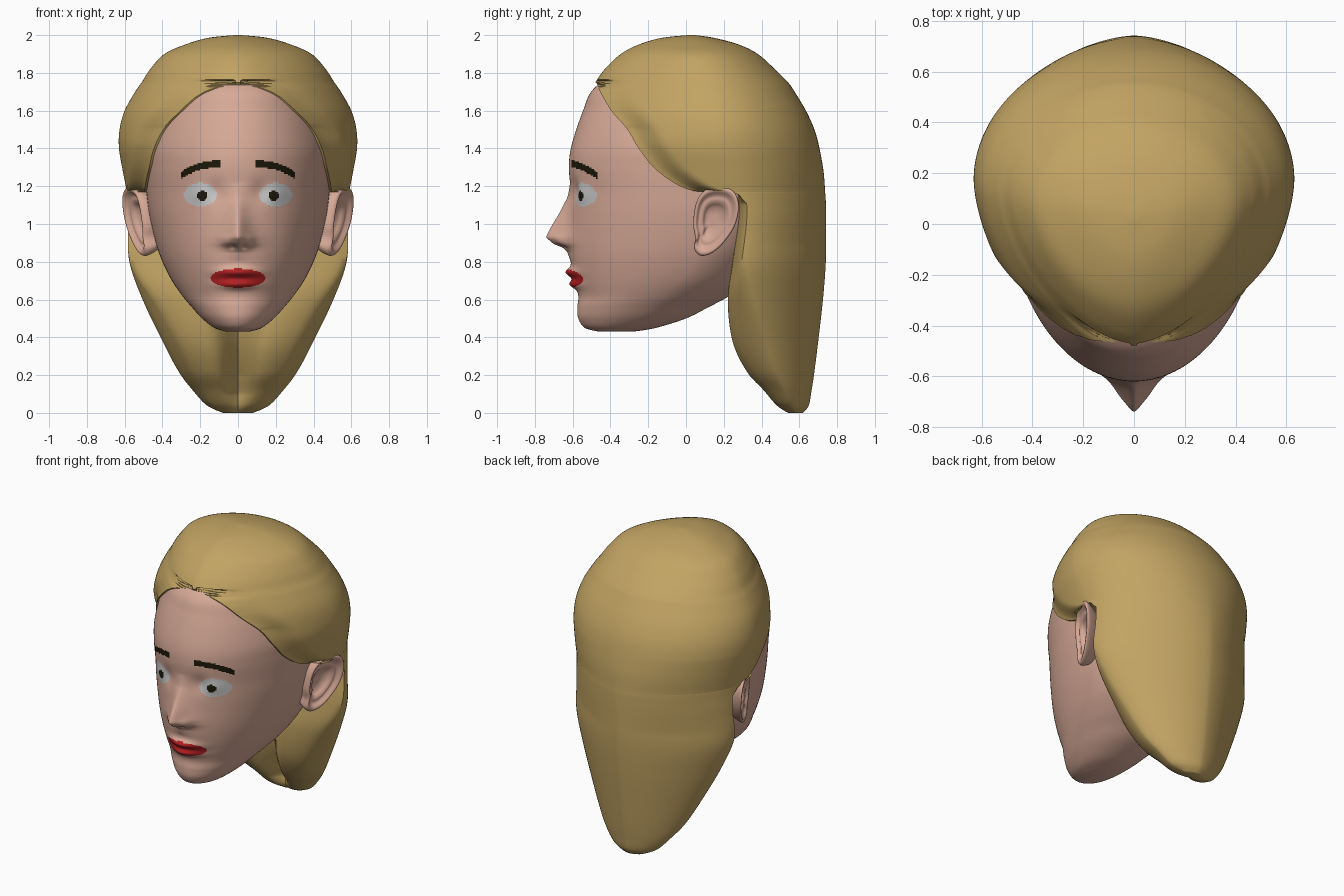
import bpy, bmesh, math
from math import sin, cos, pi, exp

if "Cube" in bpy.data.objects:
    bpy.data.objects.remove(bpy.data.objects["Cube"])


def material(name, rgb):
    m = bpy.data.materials.new(name)
    m.diffuse_color = (*rgb, 1)
    m.use_nodes = True
    m.node_tree.nodes["Principled BSDF"].inputs["Base Color"].default_value = m.diffuse_color
    return m


SKIN = material("skin", (0.68, 0.40, 0.31))
HAIR = material("blonde_hair", (0.54, 0.37, 0.125))
LIPS = material("red_lips", (0.45, 0.014, 0.016))
WHITE = material("eye_white", (0.58, 0.58, 0.58))
DARK = material("dark_brown", (0.012, 0.009, 0.003))


def spline(rows, t):
    """Catmull-Rom through the rows at parameter t."""
    i = min(int(t), len(rows) - 2)
    f = t - i
    a, b, c, d = (rows[max(0, min(len(rows) - 1, i + k))] for k in (-1, 0, 1, 2))
    return [0.5 * (2 * q + (r - p) * f + (2 * p - 5 * q + 4 * r - s) * f * f
                   + (3 * q - p - 3 * r + s) * f ** 3) for p, q, r, s in zip(a, b, c, d)]


def loft(name, rings, mats, rule=None):
    bm = bmesh.new()
    vs = [[bm.verts.new(p) for p in ring] for ring in rings]
    n = len(vs[0])
    for a, b in zip(vs, vs[1:]):
        for j in range(n):
            bm.faces.new((a[j], a[(j + 1) % n], b[(j + 1) % n], b[j]))
    bm.faces.new(vs[0][::-1])
    bm.faces.new(vs[-1])
    bmesh.ops.remove_doubles(bm, verts=bm.verts, dist=0.0003)
    bmesh.ops.recalc_face_normals(bm, faces=bm.faces)
    if rule:
        for f in bm.faces:
            f.material_index = rule(f.calc_center_median())
    me = bpy.data.meshes.new(name)
    bm.to_mesh(me)
    bm.free()
    ob = bpy.data.objects.new(name, me)
    bpy.context.collection.objects.link(ob)
    for m in mats:
        me.materials.append(m)
    bpy.ops.object.select_all(action='DESELECT')
    ob.select_set(True)
    bpy.context.view_layer.objects.active = ob
    bpy.ops.object.shade_smooth_by_angle(angle=math.radians(50))
    return ob


def bump(x, z, cx, cz, sx, sz):
    return exp(-((x - cx) / sx) ** 2 - ((z - cz) / sz) ** 2)


# Face: rows of z, half width, y of widest point, front y, back y
FACE = [(0.43, .06, -.38, -.46, -.28), (0.45, .125, -.34, -.535, -.16),
        (0.50, .19, -.27, -.57, 0.0), (0.56, .245, -.2, -.575, .12),
        (0.62, .295, -.12, -.57, .23), (0.70, .35, -.03, -.59, .33),
        (0.80, .40, .04, -.61, .40), (0.90, .435, .08, -.618, .45),
        (1.05, .47, .1, -.615, .5), (1.17, .485, .1, -.61, .5),
        (1.30, .495, .1, -.62, .5), (1.42, .495, .1, -.605, .5),
        (1.60, .455, .1, -.545, .45), (1.72, .40, .1, -.485, .38),
        (1.84, .25, .08, -.31, .25)]
# Nose: rows of z, projection, half width
NOSE = [(0.80, 0, .05), (0.85, .012, .05), (0.875, .035, .065), (0.895, .085, .07),
        (0.93, .124, .068), (0.98, .10, .06), (1.06, .055, .052), (1.14, .018, .045),
        (1.22, 0, .04)]


def nose(x, z):
    for a, b in zip(NOSE, NOSE[1:]):
        if a[0] <= z < b[0]:
            f = (z - a[0]) / (b[0] - a[0])
            h, w = a[1] + f * (b[1] - a[1]), a[2] + f * (b[2] - a[2])
            return h * exp(-(x / w) ** 1.6)
    return 0


def features(x, z):
    """Forward relief of nose, lips and eyes."""
    x = abs(x)
    d = nose(x, z) + .014 * bump(x, z, .06, .91, .025, .025)
    d -= .012 * bump(x, z, .03, .882, .014, .012)
    d += .038 * bump(x, z, 0, .743, .1, .026) + .032 * bump(x, z, 0, .68, .09, .024)
    d -= .015 * bump(x, z, .12, 1.17, .05, .06)
    return d + .01 * bump(x, z, .2, 1.155, .06, .045)


def paint(c):
    """Eyes, brows and lips as regions of the face."""
    x, z = abs(c.x), c.z
    if c.y > -.35:
        return 0
    if ((x - .19) / .028) ** 2 + ((z - 1.15) / .026) ** 2 < 1:
        return 3
    if ((x - .2) / .087) ** 2 + ((z - 1.155) / .063) ** 2 < 1:
        return 2
    if .095 < x < .3 and abs(z - 1.316 + 2 * max(0, x - .13) ** 2) < .019:
        return 3
    if x < .145:
        s = math.sqrt(1 - (x / .145) ** 2)
        if .712 - .05 * s < z < .715 + .048 * s:
            return 1
    return 0


rings, levels = [], []
for i in range(14 * 15 + 1):
    z, w, c, yf, yb = spline(FACE, i / 15)
    levels.append((z, w, c, yf, yb))
    ring = []
    for j in range(260):
        t = 2 * pi * (j + .5) / 260 - pi
        a = t - .6 * sin(t)
        x, k = w * sin(a), cos(a)
        y = c - k * ((c - yf) if k > 0 else (yb - c))
        if k > 0:
            y -= features(x, z)
        ring.append((x, y, z))
    rings.append(ring)
loft("face", rings, (SKIN, LIPS, WHITE, DARK), paint)


def skin_x(y, z):
    """Half width of the face at y, z."""
    _, w, c, yf, yb = min(levels, key=lambda r: abs(r[0] - z))
    q = (c - y) / (c - yf) if y < c else 0
    return w * math.sqrt(max(0, 1 - q * q))


def clamp(v):
    return max(0, min(1, v))


# Hair: rows of z, half width, y of widest point, front y, back y, hairline y
HAIRROWS = [(0.0, .08, .58, .52, .62, .54), (.04, .165, .55, .44, .65, .48),
            (.12, .24, .52, .36, .665, .41), (.22, .315, .47, .25, .68, .32),
            (.38, .40, .42, .15, .70, .245), (.6, .505, .36, .1, .725, .22),
            (.8, .575, .32, 0, .74, .245), (1.0, .585, .28, -.1, .742, .27),
            (1.12, .587, .25, -.3, .74, .27), (1.165, .588, .24, -.5, .737, .25),
            (1.18, .59, .235, -.61, .736, .02), (1.28, .61, .21, -.625, .728, -.15),
            (1.4, .63, .18, -.62, .707, -.25), (1.5, .627, .17, -.59, .68, -.31),
            (1.6, .6, .15, -.557, .635, -.395), (1.7, .545, .13, -.51, .575, -.455),
            (1.75, .51, .12, -.48, .54, -.48), (1.82, .465, .1, -.43, .47, -.6),
            (1.9, .39, .08, -.345, .38, -.6), (1.95, .28, .07, -.25, .28, -.6),
            (1.985, .16, .05, -.13, .15, -.6), (2.0, .02, .03, .01, .05, -.6)]
E = 2 / 1.65
rings = []
for i in range(21 * 9 + 1):
    z, w, c, yf, yb, line = spline(HAIRROWS, i / 9)
    low = clamp((1.16 - z) / .05) * min(1, .15 + z / .12)
    EB = 2 / (1.6 + .4 * clamp((z - .9) / .5))
    edge = line + .05 * low
    if edge > c:
        k = min(1, (edge - c) / (yb - c)) ** (1 / EB)
    else:
        k = -min(1, (c - edge) / max(c - yf, .001)) ** (1 / E)
    p0 = math.acos(k)
    pc = min(1.15, .8 * p0)
    ang = [pc * j / 40 for j in range(40)] + [pc + (p0 - pc) * j / 26 for j in range(27)]
    ring = []
    for p in [-a for a in ang[:0:-1]] + ang:   # outer surface, back in the middle
        s, k = sin(p), cos(p)
        e = EB if k > 0 else E
        x = w * math.copysign(abs(s) ** e, s)
        y = c + (yb - c) * k ** e if k > 0 else c - (c - yf) * abs(k) ** e
        m = 1 + .01 * (cos(4 * p) - 1) / 2 * (abs(p) < pi / 2)
        x, y = x * m, c + (y - c) * m
        if 1.17 < z < 1.76:                    # hair thins out towards the hairline
            f = clamp(1 - (y - edge) / .16)
            f = f * f * (3 - 2 * f)
            thin = skin_x(y, z) + .012
            x = math.copysign(abs(x) + (thin - abs(x)) * f, x) if abs(s) > .02 else x
        ring.append((x, y, z))
    (xa, ya, _), n = ring[-1], 36
    for j in range(1, n):                      # front edge: two lobes and a groove
        u = 1 - 2 * j / n
        y = ya - .05 * low * abs(sin(pi * u)) ** .7
        y += .1 * low * exp(-(u / .25) ** 2) * clamp(z / .2)
        ring.append((xa * u, min(y, yb - .02), z))
    rings.append(ring)
loft("hair", rings, (HAIR,))

# Ears: outline in y, z swept through a rim profile of scale, outward offset
EAR = [(.04, 1.0), (.055, 1.11), (.10, 1.175), (.18, 1.195), (.25, 1.17), (.277, 1.1),
       (.26, 1.0), (.205, .91), (.14, .85), (.08, .835), (.045, .87), (.05, .93)]
RIM = [(.7, -.11), (.9, -.06), (1, -.02), (1.01, 0), (.96, .01), (.88, .008), (.8, -.004),
       (.72, -.012), (.62, -.012), (.52, -.02), (.42, -.035), (.25, -.045), (.08, -.046)]
closed = [EAR[-1]] + EAR + EAR[:2]
for side, name in ((1, "left_ear"), (-1, "right_ear")):
    rings = []
    for i in range((len(RIM) - 1) * 3 + 1):
        s, dx = spline(RIM, i / 3)
        ring = []
        for j in range(72):
            y, z = spline(closed, 1 + j / 6)
            y, z = .145 + s * (y - .145), 1.02 + s * (z - 1.02)
            x = .49 + .42 * (y - .03) + .1 * (z - 1) + dx
            ring.append((side * x, y, z))
        rings.append(ring)
    loft(name, rings, (SKIN,))
